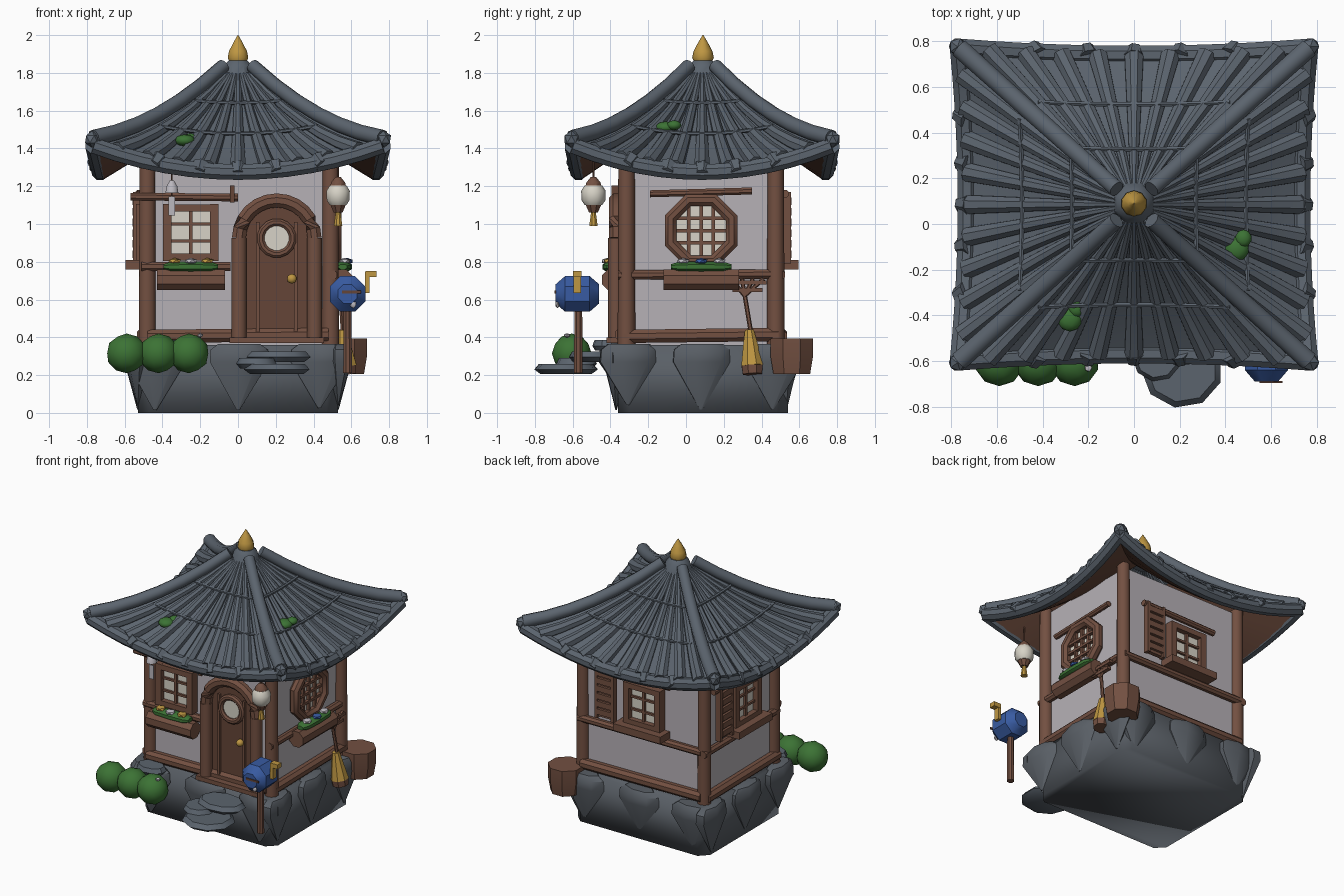
import bpy, bmesh, math, random
from mathutils import Matrix, Vector

if "Cube" in bpy.data.objects:
    bpy.data.objects.remove(bpy.data.objects["Cube"], do_unlink=True)
random.seed(4)
made = []
frame = Matrix()      # placement applied to every new part


def material(name, *rgb):
    m = bpy.data.materials.new(name)
    m.use_nodes = True
    m.diffuse_color = (*rgb, 1)
    m.node_tree.nodes["Principled BSDF"].inputs["Base Color"].default_value = (*rgb, 1)
    return m


SLATE = material("slate", .105, .127, .155)
STONE = material("stone", .1, .114, .132)
WALL = material("plaster", .47, .44, .47)
WOOD = material("wood", .17, .08, .053)
DARK = material("dark wood", .13, .06, .039)
GREEN = material("leaf green", .045, .17, .035)
GOLD = material("gold", .52, .31, .055)
BLUE = material("blue", .04, .105, .36)
CREAM = material("cream", .68, .65, .57)
PALE = material("pale grey", .5, .48, .52)


def finish(name, bm, mat):
    bmesh.ops.recalc_face_normals(bm, faces=bm.faces)
    me = bpy.data.meshes.new(name)
    bm.to_mesh(me)
    bm.free()
    me.transform(frame)
    me.materials.append(mat)
    ob = bpy.data.objects.new(name, me)
    bpy.context.collection.objects.link(ob)
    made.append(ob)
    return ob


def box(name, centre, size, mat):
    bm = bmesh.new()
    bmesh.ops.create_cube(bm, size=1, matrix=Matrix.Translation(centre) @ Matrix.Diagonal((*size, 1)))
    return finish(name, bm, mat)


def ball(name, centre, size, mat, detail=2):
    bm = bmesh.new()
    bmesh.ops.create_icosphere(bm, subdivisions=detail, radius=1,
                               matrix=Matrix.Translation(centre) @ Matrix.Diagonal((*size, 1)))
    return finish(name, bm, mat)


def sweep(name, pts, radii, mat, n=8, closed=False, squash=1):
    """Round section carried along a path; also used for turned shapes."""
    pts = [Vector(p) for p in pts]
    radii = radii if isinstance(radii, (list, tuple)) else [radii] * len(pts)
    bm, rings, k = bmesh.new(), [], len(pts)
    for i, p in enumerate(pts):
        a, b = (pts[i - 1], pts[(i + 1) % k]) if closed else (pts[max(i - 1, 0)], pts[min(i + 1, k - 1)])
        t = (b - a).normalized()
        u = (Vector((0, 1, 0)) if abs(t.z) > .95 or closed else Vector((0, 0, 1))).cross(t).normalized()
        v = t.cross(u)
        ang = [(j + .5) * math.tau / n for j in range(n)]
        rings.append([bm.verts.new(p + radii[i] * (u * math.cos(q) + v * squash * math.sin(q))) for q in ang])
    for i in range(k if closed else k - 1):
        r, s = rings[i], rings[(i + 1) % k]
        for j in range(n):
            bm.faces.new((r[j], r[(j + 1) % n], s[(j + 1) % n], s[j]))
    if not closed:
        bm.faces.new(rings[0])
        bm.faces.new(rings[-1])
    return finish(name, bm, mat)


def turned(name, x, y, zr, mat, n=8):
    return sweep(name, [(x, y, z) for z, r in zr], [r for z, r in zr], mat, n)


def at_wall(side):
    """Local frame of a wall: x along it, -y outward. 0 front, 1 left, 2 back, 3 right."""
    origin = [(0, -.32, 0), (.48, .08, 0), (0, .48, 0), (-.48, .08, 0)][side]
    return Matrix.Translation(origin) @ Matrix.Rotation(side * math.pi / 2, 4, 'Z')


# Stone base with hanging wedge stones
bm = bmesh.new()
bmesh.ops.create_cube(bm, size=1, matrix=Matrix.Translation((0, .09, .18)) @ Matrix.Diagonal((1.06, .9, .36, 1)))
bmesh.ops.bevel(bm, geom=[e for e in bm.edges if abs(e.verts[0].co.z - e.verts[1].co.z) > .1],
                offset=.06, segments=1, affect='EDGES')
base = finish("stone_base", bm, STONE)
for side in range(4):
    for x in (-.44, 0, .43):
        lean = Matrix.Rotation(random.uniform(-.12, .12), 4, 'Z')
        w = .88 if side % 2 else 1
        frame = at_wall(side) @ Matrix.Translation((x * w, -.05, 0)) @ lean @ Matrix.Diagonal((1.05, .45, 1, 1))
        turned("wedge_stone", 0, 0, [(.365, .11), (.335, .152), (.27, .157), (.01 + random.random() * .04, .008)], STONE, 7)
frame = Matrix()

# Plaster walls and timber frame
box("walls", (0, .08, .87), (.96, .8, 1.06), WALL)
for x in (-.48, .49):
    for y in (-.315, .475):
        turned("corner_post", x, y, [(.35, .047), (1.42, .043)], WOOD, 10)
for side in range(4):
    frame = at_wall(side)
    h = .48 if side % 2 == 0 else .41
    sweep("sill_beam", [(-h, -.02, .405), (h, -.02, .415)], .038, WOOD)
    end = -.04 if side == 0 else h
    sweep("middle_beam", [(-h - .03, -.02, .775 if side == 0 else .73), (end, -.02, .775 if side == 0 else .735)], .027, WOOD)


def square_window(x):
    box("window_pane", (x, -.012, .955), (.26, .02, .25), CREAM)
    for s in (-1, 1):
        box("window_side", (x + s * .125, -.03, .955), (.045, .06, .3), WOOD)
        box("window_rail", (x, -.03, .955 + s * .13), (.29, .06, .038), WOOD)
        box("window_bar", (x, -.025, .955 + s * .045), (.23, .025, .015), WOOD)
    box("window_bar", (x, -.025, .955), (.02, .03, .24), WOOD)


def shutter(x):
    box("shutter", (x, -.045, .98), (.14, .03, .36), WOOD)
    for i in range(6):
        box("shutter_slat", (x, -.06, .84 + i * .056), (.11, .035, .04), WOOD)
    for s in (-1, 1):
        box("shutter_edge", (x + s * .065, -.055, .98), (.022, .04, .38), WOOD)


def planter(x, w, blooms):
    sweep("planter", [(x - w / 2, -.07, .705), (x + w / 2, -.07, .705)], .06, WOOD, 8)
    sweep("planter_leaves", [(x + w * q, -.075, .773) for q in (-.4, -.3, 0, .3, .4)],
          [.025, .047, .052, .047, .025], GREEN, 8, squash=.6)
    for i, m in enumerate(blooms):
        ball("flower", (x + (i - 1) * w * .24, -.085 - .012 * (i % 2), .803), (.037, .034, .018), m, 1)


# Front wall: window, planter, lintel
frame = at_wall(0)
square_window(-.25)
planter(-.25, .36, (GOLD, PALE, GOLD))
sweep("lintel", [(-.57, -.045, 1.145), (.0, -.045, 1.14)], .022, WOOD)
box("lintel_peg", (-.03, -.05, 1.16), (.025, .05, .09), DARK)

# Arched door
dx, dz = .205, .925
sweep("door_arch_panel", [(dx, .02, dz), (dx, -.035, dz)], .19, DARK, 24)
box("door_panel", (dx, -.0075, .655), (.36, .055, .54), DARK)
arc = [(dx + .2 * math.cos(a * math.pi / 12), -.05, dz + .2 * math.sin(a * math.pi / 12)) for a in range(13)]
sweep("door_arch", arc, .04, WOOD)
for s in (-1, 1):
    turned("door_jamb", dx + s * .2, -.05, [(.37, .042), (dz, .042)], WOOD, 10)
    box("door_strip", (dx + s * .1, -.042, .71), (.018, .02, .6), WOOD)
box("threshold", (dx, -.05, .385), (.5, .1, .03), WOOD)


def ring(name, x, y, z, r, tube, n, sides=8):
    pts = [(x + r * math.cos((k + .5) * math.tau / n), y, z + r * math.sin((k + .5) * math.tau / n)) for k in range(n)]
    sweep(name, pts, tube, WOOD, sides, closed=True)


ring("door_window_frame", dx, -.045, dz, .085, .021, 16)
sweep("door_window_pane", [(dx, -.03, dz), (dx, -.045, dz)], .08, CREAM, 16)
ball("door_knob", (.285, -.065, .71), (.026, .026, .026), GOLD)

# Left wall: octagonal window and planter
frame = at_wall(1)
ring("octagon_frame", 0, -.035, .965, .175, .036, 8)
sweep("octagon_pane", [(0, 0, .965), (0, -.02, .965)], .165, CREAM, 8)
for k in (-1, 0, 1):
    box("octagon_bar", (k * .065, -.028, .965), (.018, .025, .3), WOOD)
    box("octagon_bar", (0, -.032, .965 + k * .065), (.3, .025, .018), WOOD)
sweep("lintel", [(-.27, -.03, 1.16), (.27, -.03, 1.175)], .02, WOOD)
planter(0, .4, (PALE, BLUE, PALE))

# Back and right walls: shuttered windows
for side, wx, sx in ((2, .02, -.27), (3, .03, -.24)):
    frame = at_wall(side)
    square_window(wx)
    shutter(sx)
    sweep("lintel", [(-.36, -.045, 1.16), (.24, -.045, 1.15)], .022, WOOD)
    box("window_sill", (wx, -.06, .785), (.38, .11, .05), WOOD)

# Roof: concave square pyramid with lifted corners
frame = Matrix()


def roof_point(side, u, t, lift=0.0):
    z = 1.86 - .75 * t + .32 * t * t - .14 * t * t * (1 - u * u) + lift
    p = Matrix.Rotation(side * math.pi / 2, 3, 'Z') @ Vector((u * t, -t * (1 - .045 * t * (1 - u * u)), 0))
    return Vector((p.x * .765, p.y * .685 + .085, z))


def soffit_point(side, u, t):
    return roof_point(side, u, t, -.02 if t == 1 else -.065)


def roof_sheet(name, func, rows, mat):
    bm = bmesh.new()
    for side in range(4):
        grid = [[bm.verts.new(func(side, j / 6 - 1, t)) for j in range(13)] for t in rows]
        for a, b in zip(grid, grid[1:]):
            for j in range(12):
                bm.faces.new((a[j], a[j + 1], b[j + 1], b[j]))
    bmesh.ops.remove_doubles(bm, verts=bm.verts, dist=.0005)
    return finish(name, bm, mat)


roof_sheet("roof_skin", roof_point, [.05 + .095 * i for i in range(11)], SLATE)
roof_sheet("soffit", soffit_point, [1, .97, .8, .6, .4, .2], DARK)
steps = [.1 + .15 * i for i in range(7)]
for side in range(4):
    for k in range(-4, 5):
        u = k / 4.8
        sweep("roof_rib", [roof_point(side, u, t, .004) for t in steps], [.012 + .033 * t for t in steps], SLATE)
    for u in (-.56, -.26, 0, .26, .56):
        sweep("eave_cap", [roof_point(side, u, .98, .004), roof_point(side, u, 1.045, -.012)], [.05, .036], SLATE, 7)
    for t in (.36, .66):
        sweep("tile_course", [roof_point(side, j / 6, t, .02 + .022 * t) for j in range(-5, 6)], .011, SLATE, 6)
    sweep("eave_roll", [roof_point(side, j / 6, 1, -.015) for j in range(-6, 7)], .045, SLATE)
    sweep("hip_ridge", [roof_point(side, 1, t, .053 - .028 * t) for t in steps], [.036 + .008 * t for t in steps], SLATE, 10)
    ball("corner_knob", roof_point(side, 1, 1.01, .02), (.042, .042, .045), SLATE, 1)
turned("roof_collar", 0, .09, [(1.77, .1), (1.84, .08), (1.865, .055)], SLATE)
turned("finial", 0, .09, [(1.86, .048), (1.88, .057), (1.915, .05), (1.96, .026), (2, .002)], GOLD, 10)
for side, u, t in ((0, -.49, .75), (1, -.47, .6)):
    p = roof_point(side, u, t, .025)
    ball("moss", p, (.055, .055, .032), GREEN)
    ball("moss", p + Vector((.03, .045, .012)), (.036, .039, .026), GREEN)

# Hanging lantern and wind chime
lx, ly = .53, -.49
turned("lantern_cord", lx, ly, [(1.04, .006), (1.36, .006)], DARK, 6)
turned("lantern_cap", lx, ly, [(1.2, .046), (1.22, .04), (1.25, .014)], WOOD)
turned("lantern_body", lx, ly, [(1.1, .046), (1.125, .063), (1.175, .065), (1.205, .046)], CREAM, 10)
turned("lantern_foot", lx, ly, [(1.06, .025), (1.105, .046)], WOOD)
turned("lantern_tassel", lx, ly, [(.99, .024), (1.06, .014)], GOLD)
turned("chime_cord", -.35, ly, [(1.1, .004), (1.32, .004)], DARK, 6)
turned("chime_bell", -.35, ly, [(1.165, .036), (1.2, .03), (1.23, .012)], PALE, 10)
box("chime_paper", (-.35, ly, 1.095), (.035, .008, .1), PALE)

# Letter box on a post
turned("letter_post", .58, -.57, [(.21, .025), (.56, .022)], WOOD)
sweep("letter_box", [(.58, y, .63) for y in (-.69, -.64, -.51, -.46)], [.055, .102, .102, .055], BLUE, 8)
box("letter_slot", (.6, -.692, .64), (.1, .008, .014), DARK)
ball("letter_tag", (.61, -.68, .575), (.018, .012, .022), PALE, 1)
box("flag_arm", (.685, -.575, .69), (.024, .04, .11), GOLD)
box("flag", (.705, -.575, .735), (.058, .045, .032), GOLD)

# Broom, rake and barrel at the left wall
sweep("broom_handle", [(.54, .305, .66), (.555, .345, .42)], .012, WOOD, 6)
sweep("broom_bristles", [(.55, .335, .44), (.555, .34, .38), (.57, .35, .25)], [.025, .038, .062], GOLD)
sweep("broom_tips", [(.57, .35, .25), (.575, .352, .205)], [.06, .055], WOOD)
for z, w in ((.69, .2), (.65, .16)):
    box("rake_head", (.55, .325, z), (.03, w, .02), WOOD)
for i in range(4):
    sweep("rake_tine", [(.55, .31, .62), (.55, .24 + i * .057, .71)], .011, WOOD, 6)
turned("barrel", .57, .56, [(.205, .105), (.3, .122), (.395, .122)], WOOD, 8)

# Bushes and stepping stones
for x in (-.59, -.42, -.26):
    ball("bush", (x, -.605, .315), (.108, .105, .105), GREEN)
ball("bush_flower", (-.2, -.63, .41), (.018, .018, .012), PALE, 1)
for x, y, z, r, sq in ((.21, -.635, .205, .18, .95), (.1, -.58, .235, .11, 1), (.22, -.5, .27, .175, .7), (-.4, -.42, .33, .11, .7)):
    sweep("stepping_stone", [(x, y, z), (x, y, z + .025), (x, y, z + .055)], [r * .8, r, r * .85], SLATE, 9, squash=sq)

# Soft shading across gentle angles only; the base is soft all over
bpy.ops.object.select_all(action='DESELECT')
for ob in made:
    ob.select_set(ob != base)
bpy.context.view_layer.objects.active = made[-1]
bpy.ops.object.shade_smooth_by_angle(angle=math.radians(40))
base.data.shade_smooth()
